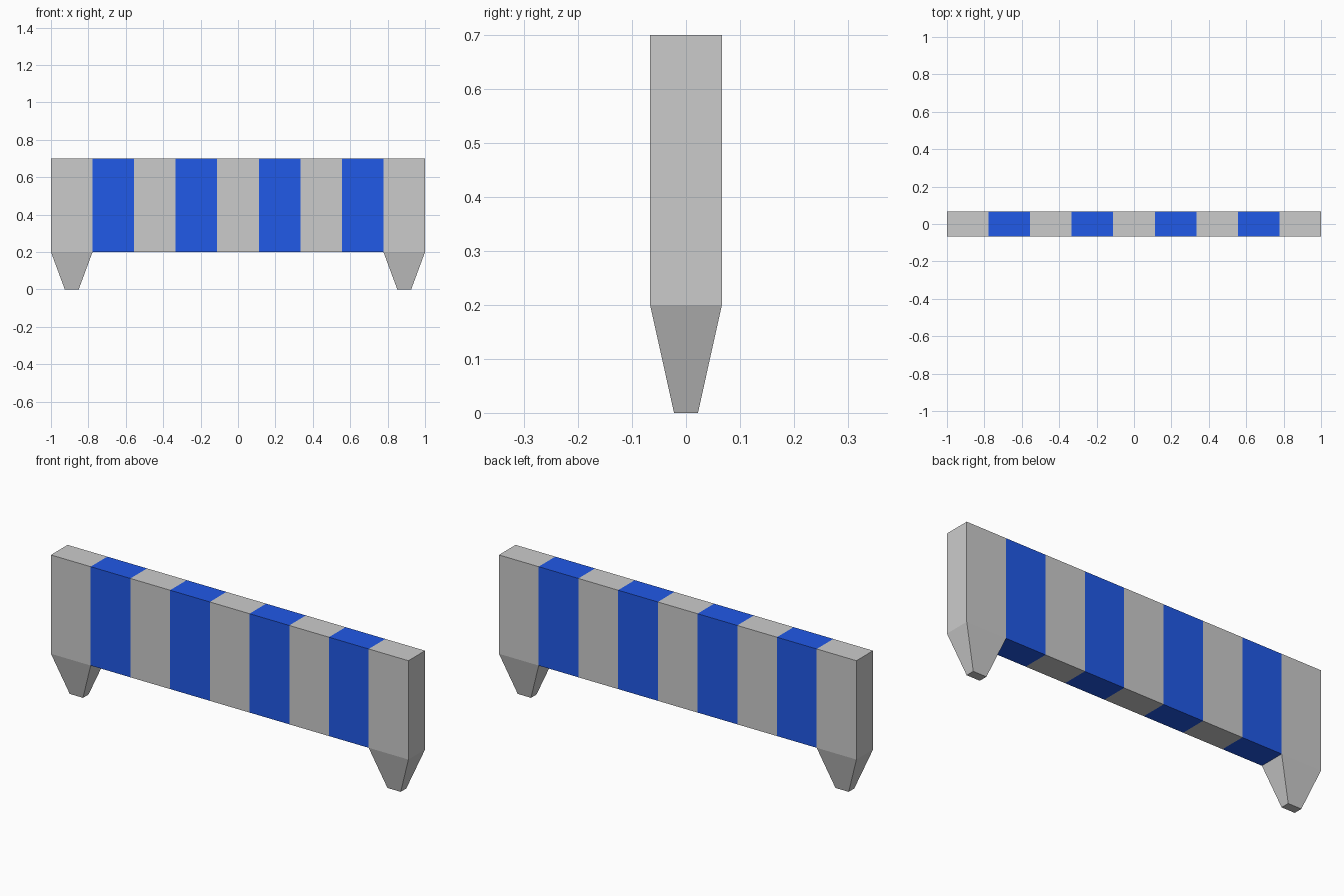
import bpy, bmesh

if "Cube" in bpy.data.objects:
    bpy.data.objects.remove(bpy.data.objects["Cube"])

STRIPES = 9
W = 2 / STRIPES          # stripe width
D = 0.133                # board depth
Z0, Z1 = 0.2, 0.7        # board bottom and top

blue = bpy.data.materials.new("blue_paint")
blue.diffuse_color = (0.015, 0.1, 0.8, 1)
blue.use_nodes = True
blue.node_tree.nodes["Principled BSDF"].inputs["Base Color"].default_value = blue.diffuse_color


def block(name, cx, z0, z1, taper=1.0, drop=(), material=None):
    """Box one stripe wide; taper scales its bottom, drop lists hidden sides."""
    bm = bmesh.new()
    bmesh.ops.create_cube(bm, size=1)
    bm.normal_update()
    hidden = [f for f in bm.faces
              if any(f.normal.dot(d) > 0.9 for d in drop)]
    bmesh.ops.delete(bm, geom=hidden, context='FACES_ONLY')
    for v in bm.verts:
        s = taper if v.co.z < 0 else 1.0
        v.co = (cx + v.co.x * W * s, v.co.y * D * s,
                z1 if v.co.z > 0 else z0)
    mesh = bpy.data.meshes.new(name)
    bm.to_mesh(mesh)
    bm.free()
    if material:
        mesh.materials.append(material)
    obj = bpy.data.objects.new(name, mesh)
    bpy.context.collection.objects.link(obj)
    return obj


# Striped board: alternating grey and blue sections without internal walls
for i in range(STRIPES):
    drop = []
    if i > 0:
        drop.append((-1, 0, 0))
    if i < STRIPES - 1:
        drop.append((1, 0, 0))
    if i in (0, STRIPES - 1):
        drop.append((0, 0, -1))   # covered by the leg
    is_blue = i % 2 == 1
    block("blue_stripe" if is_blue else "grey_stripe", -1 + W * (i + 0.5),
          Z0, Z1, drop=drop, material=blue if is_blue else None)

# Tapered legs under both end sections
for side in (-1, 1):
    block("leg", side * (1 - W / 2), 0, Z0, taper=1 / 3, drop=[(0, 0, 1)])
